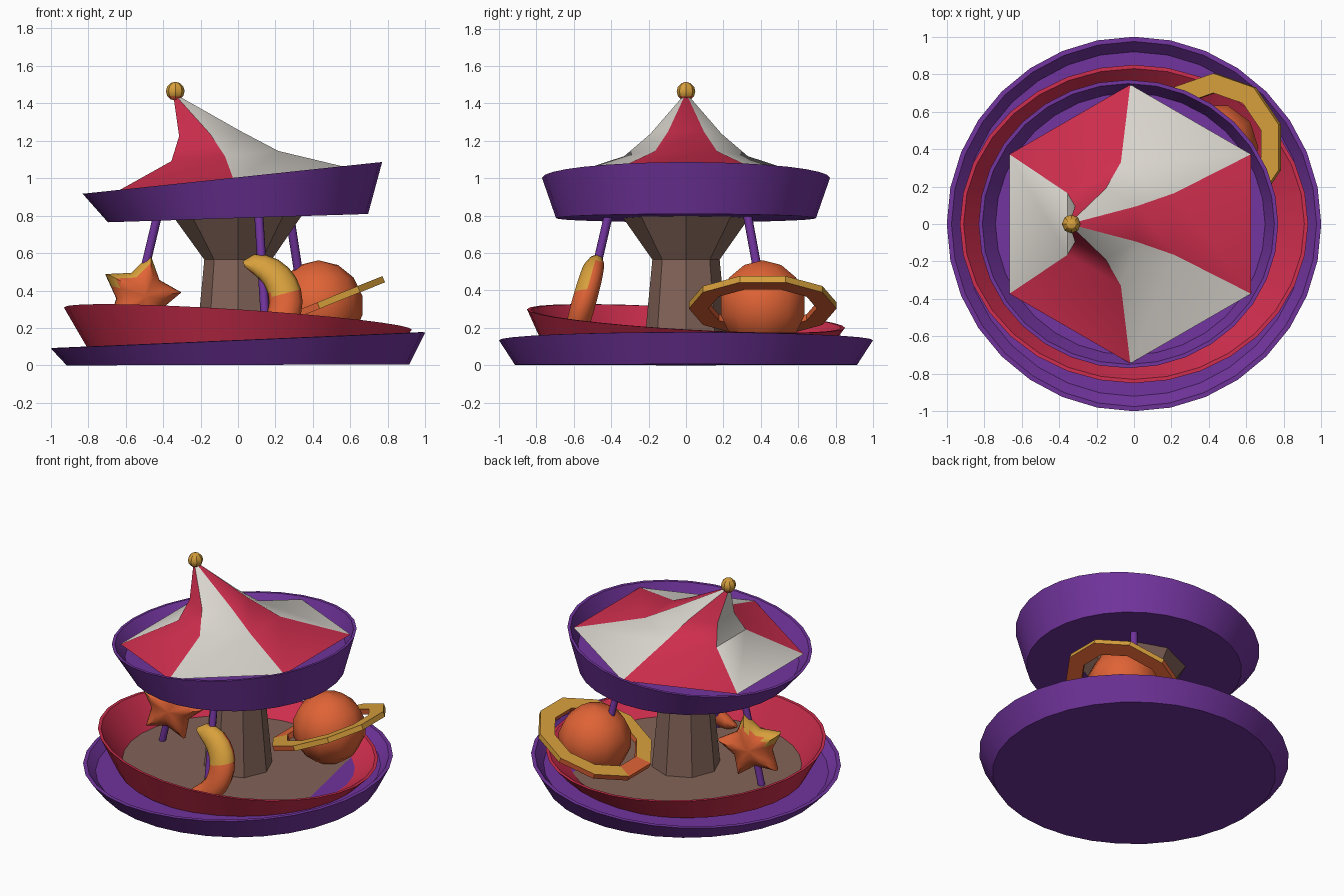
import bpy, bmesh, math
from mathutils import Vector, Matrix
from math import sin, cos, pi, radians

if "Cube" in bpy.data.objects:
    bpy.data.objects.remove(bpy.data.objects["Cube"])


def material(name, rgb):
    m = bpy.data.materials.new(name)
    m.diffuse_color = (*rgb, 1)
    m.use_nodes = True
    m.node_tree.nodes["Principled BSDF"].inputs["Base Color"].default_value = m.diffuse_color
    return m


PURPLE = material("purple", (0.165, 0.034, 0.335))
RED = material("red", (0.62, 0.027, 0.075))
CREAM = material("cream", (0.69, 0.66, 0.61))
BROWN = material("brown", (0.225, 0.127, 0.098))
ORANGE = material("orange", (0.74, 0.125, 0.036))
GOLD = material("gold", (0.68, 0.35, 0.045))


def ring(n, rx, z, tx=0, ty=0, cx=0, ry=None, rot=0):
    """Horizontal loop of points lying on the plane z + tx*x + ty*y."""
    ry = rx if ry is None else ry
    pts = []
    for i in range(n):
        a = rot + 2 * pi * i / n
        x, y = cx + rx * cos(a), ry * sin(a)
        pts.append(Vector((x, y, z + tx * x + ty * y)))
    return pts


def loft(name, rings, mats, rule=None, caps=True, closed=False, angle=30):
    """Skin a stack of loops; rule(centre, normal, row, column) gives the slot."""
    bm = bmesh.new()
    loops = [[bm.verts.new(p) for p in r] for r in rings]
    n = len(loops[0])
    tags = {}
    pairs = list(zip(loops, loops[1:] + loops[:1])) if closed else list(zip(loops, loops[1:]))
    for row, (a, b) in enumerate(pairs):
        for i in range(n):
            j = (i + 1) % n
            tags[bm.faces.new((a[i], a[j], b[j], b[i]))] = (row, i)
    if caps and not closed:
        tags[bm.faces.new(loops[0][::-1])] = (-1, 0)
        tags[bm.faces.new(loops[-1])] = (len(pairs), 0)
    bmesh.ops.recalc_face_normals(bm, faces=bm.faces)
    bm.normal_update()
    if rule:
        for f, (row, i) in tags.items():
            f.material_index = int(rule(f.calc_center_median(), f.normal, row, i))
    me = bpy.data.meshes.new(name)
    bm.to_mesh(me)
    bm.free()
    ob = bpy.data.objects.new(name, me)
    bpy.context.collection.objects.link(ob)
    for m in mats:
        me.materials.append(m)
    bpy.ops.object.select_all(action='DESELECT')
    ob.select_set(True)
    bpy.context.view_layer.objects.active = ob
    bpy.ops.object.shade_smooth_by_angle(angle=radians(angle))
    return ob


def ball(name, centre, r, seg, rows, mats, rule=None, angle=30):
    c = Vector(centre)
    rings = []
    for k in range(rows + 1):
        t = -pi / 2 + pi * min(max(k / rows, 0.01), 0.99)
        rings.append([c + p for p in ring(seg, r * cos(t), r * sin(t))])
    return loft(name, rings, mats, rule, angle=angle)


# Tilted base dish
loft("base_dish", [
    ring(32, 0.915, 0.003, 0.003),
    ring(32, 1.0, 0.134, 0.043),
    ring(32, 0.975, 0.136, 0.043),
    ring(32, 0.92, 0.075, 0.035)], [PURPLE])

# Red bowl leaning the other way, with a brown deck inside
loft("deck_bowl", [
    ring(32, 0.80, 0.07, -0.02, -0.01, ry=0.75),
    ring(32, 0.93, 0.25, -0.064, -0.058, ry=0.85),
    ring(32, 0.91, 0.25, -0.064, -0.058, ry=0.83),
    ring(32, 0.76, 0.105, -0.012, -0.01, ry=0.72)],
    [RED, BROWN], lambda c, n, row, i: row == 3)

# Eight-sided column flaring under the roof
loft("column", [
    ring(8, 0.225, 0.09), ring(8, 0.18, 0.565), ring(8, 0.345, 0.80, 0.02)],
    [BROWN], angle=15)

# Roof drum
loft("roof_drum", [
    ring(32, 0.695, 0.787, 0.032),
    ring(32, 0.80, 1.005, 0.106, cx=-0.03, ry=0.77),
    ring(32, 0.78, 1.005, 0.106, cx=-0.03, ry=0.75),
    ring(32, 0.72, 0.90, 0.085, cx=-0.02, ry=0.70)], [PURPLE])

# Six-sided striped tent, pulled over to one side
H = pi / 6
loft("tent_roof", [
    ring(6, 0.745, 0.985, 0.10, cx=-0.02, rot=H),
    ring(6, 0.33, 1.125, 0.095, cx=-0.07, rot=H),
    ring(6, 0.19, 1.25, 0.08, cx=-0.15, rot=H),
    ring(6, 0.015, 1.44, cx=-0.332, rot=H)],
    [CREAM, RED], lambda c, n, row, i: i % 2, angle=35)
ball("roof_finial", (-0.335, 0, 1.465), 0.05, 8, 6, [GOLD, ORANGE],
     lambda c, n, row, i: n.z < -0.5)

# Slanted poles
for label, deg in (("star", 180), ("moon", -75), ("planet", 50)):
    a = radians(deg)
    loops = []
    for r, z in ((0.60, 0.09), (0.425, 0.82)):
        o = Vector((r * cos(a), r * sin(a), z))
        loops.append([o + p for p in ring(8, 0.024, 0)])
    loft(label + "_pole", loops, [PURPLE], angle=50)

# Planet ride with a tilted ring
PC = Vector((0.43, 0.41, 0.32))
ball("planet_ball", PC, 0.24, 10, 7, [ORANGE], angle=40)
tilt = Matrix.Rotation(radians(-22), 3, 'Y')
loft("planet_ring",
     [[PC + tilt @ p for p in ring(10, r, z, rot=pi / 10)]
      for r, z in ((0.29, -0.018), (0.395, -0.018), (0.395, 0.018), (0.29, 0.018))],
     [ORANGE, GOLD],
     lambda c, n, row, i: (row == 2 and c.z > 0.23) or (row == 1 and c.z > 0.34),
     closed=True, angle=20)


# Puffy star ride, turned with its pole
def star_loop(scale, w):
    yaw, roll = radians(18), radians(-13)
    o = Vector((-0.52, 0, 0.37))
    tips = []
    for k in range(10):
        r = 0.23 if k % 2 == 0 else 0.135
        a = pi / 2 + roll + k * pi / 5
        tips.append(Vector((r * cos(a), 0, r * sin(a))))
    pts = []
    for p, q in zip(tips, tips[1:] + tips[:1]):
        pts += [p, (p + q) / 2]
    turn = Matrix.Rotation(yaw, 3, 'Z')
    return [o + turn @ (p * scale + Vector((0, w, 0))) for p in pts]


half = [(0.08, 0.09), (0.4, 0.083), (0.6, 0.072), (0.8, 0.055), (0.95, 0.03)]
levels = [(s, -w) for s, w in half] + [(1, 0)] + [(s, w) for s, w in half[::-1]]
loft("star_ride", [star_loop(s, w) for s, w in levels], [ORANGE, GOLD],
     lambda c, n, row, i: (c - Vector((-0.52, 0, 0.37))).dot(Vector((-0.45, 0, 0.89))) > 0.115,
     angle=45)

# Crescent moon ride, a tapered arc leaning on its pole
MC = Vector((0.085, -0.545, 0.34))
loops = []
STEPS = 14
for k in range(STEPS + 1):
    s = -1 + 2 * k / STEPS
    t = radians(105) * s
    fat = max(1 - s * s, 0) ** 0.5
    a, b = 0.015 + 0.075 * fat, 0.02 + 0.05 * fat
    loop = []
    for j in range(10):
        g = 2 * pi * j / 10
        r = 0.17 + 0.04 * s * s + a * cos(g)
        u, v, w = r * cos(t), r * sin(t), b * sin(g)
        loop.append(MC + Vector((u, w + 0.27 * v, v)))
    loops.append(loop)
loft("moon_ride", loops, [ORANGE, GOLD],
     lambda c, n, row, i: c.z > 0.38 and n.dot(Vector((-0.1, -0.9, 0.5))) > 0.0,
     angle=60)
